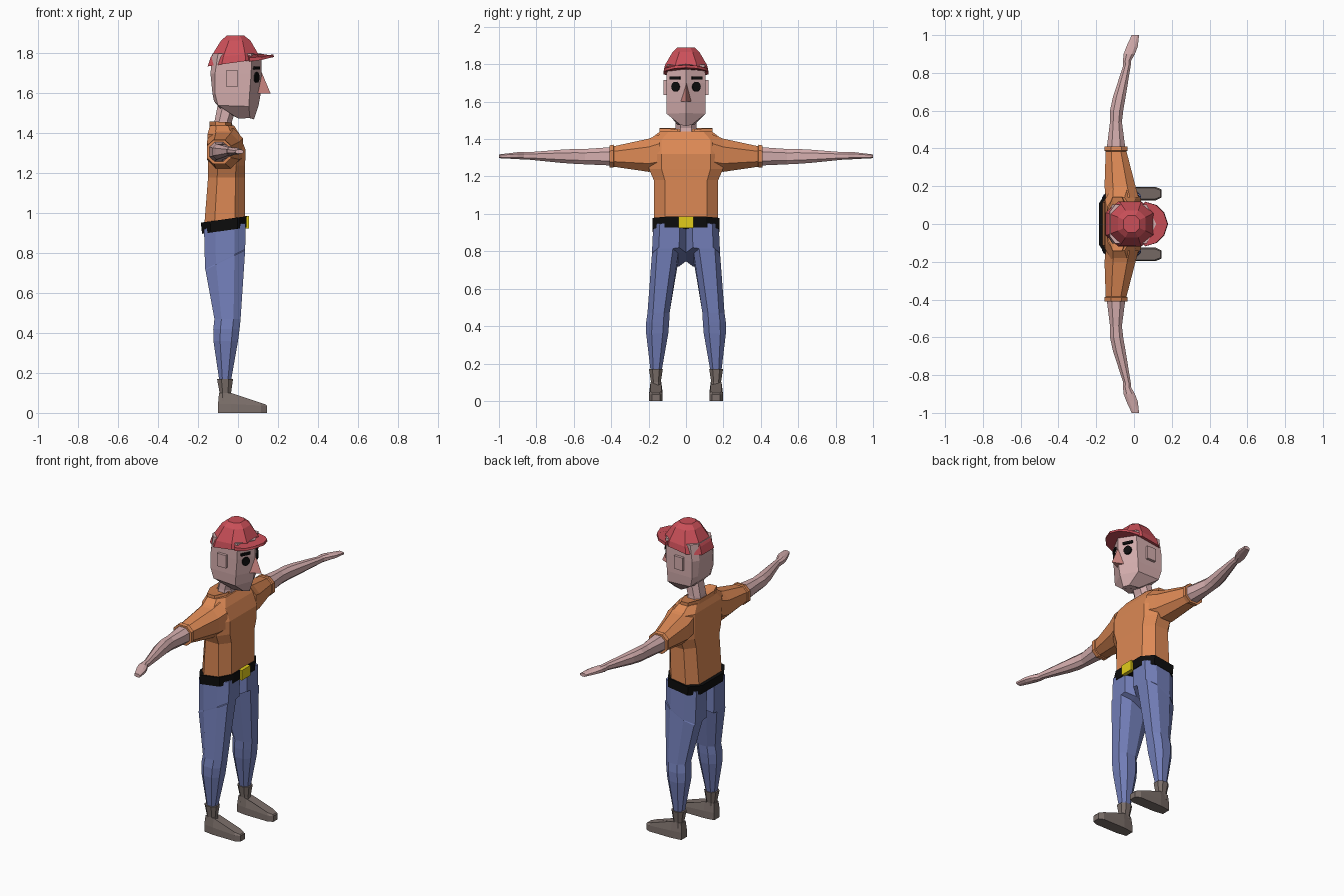
import bpy, bmesh, math
from mathutils import Matrix, Vector


def material(name, r, g, b):
    m = bpy.data.materials.new(name)
    m.diffuse_color = (r, g, b, 1)
    return m


SKIN = material("skin", 0.66, 0.42, 0.42)
NOSE = material("nose", 0.66, 0.26, 0.24)
SHIRT = material("shirt", 0.72, 0.25, 0.09)
JEANS = material("denim", 0.17, 0.21, 0.48)
BOOT = material("boot_leather", 0.20, 0.16, 0.145)
CAP = material("cap_cloth", 0.60, 0.08, 0.10)
BLACK = material("black", 0.004, 0.004, 0.004)
YELLOW = material("yellow", 0.75, 0.6, 0.01)


def finish(bm, name, mat, mirror=False):
    bmesh.ops.recalc_face_normals(bm, faces=bm.faces)
    mesh = bpy.data.meshes.new(name)
    bm.to_mesh(mesh)
    bm.free()
    mesh.materials.append(mat)
    ob = bpy.data.objects.new(name, mesh)
    bpy.context.collection.objects.link(ob)
    if mirror:
        mod = ob.modifiers.new("other_side", 'MIRROR')
        mod.use_axis = (False, True, False)
        mod.use_mirror_merge = False
    return ob


def loft(name, rings, mat, mirror=False):
    """Skin a list of equal-length point rings and cap both ends."""
    bm = bmesh.new()
    rows = [[bm.verts.new(p) for p in ring] for ring in rings]
    n = len(rows[0])
    for a, b in zip(rows, rows[1:]):
        for i in range(n):
            j = (i + 1) % n
            bm.faces.new((a[i], a[j], b[j], b[i]))
    bm.faces.new(rows[0])
    bm.faces.new(rows[-1])
    return finish(bm, name, mat, mirror)


def octagon(u0, u1, v0, v1, fu=0.27, fv=0.25):
    cu, cv = (u1 - u0) * fu, (v1 - v0) * fv
    return [(u1, v0 + cv), (u1, v1 - cv), (u1 - cu, v1), (u0 + cu, v1),
            (u0, v1 - cv), (u0, v0 + cv), (u0 + cu, v0), (u1 - cu, v0)]


def level(z, x0, x1, y0, y1, tilt=0.0, **k):
    """Horizontal octagon; tilt lowers it towards the back."""
    return [(x, y, z + (x - x1) * tilt) for x, y in octagon(x0, x1, y0, y1, **k)]


def across(y, x0, x1, z0, z1):
    """Octagon across an arm."""
    return [(x, y, z) for x, z in octagon(x0, x1, z0, z1)]


def symmetric(points):
    """Complete a half outline that starts on the centre line."""
    return points + [(x, -y, z) for x, y, z in reversed(points) if y > 0]


def box(name, loc, size, mat, turn=0.0, mirror=False):
    bm = bmesh.new()
    m = Matrix.Translation(loc) @ Matrix.Rotation(turn, 4, 'Z') @ Matrix.Diagonal((*size, 1))
    bmesh.ops.create_cube(bm, size=1, matrix=m)
    return finish(bm, name, mat, mirror)


# Head: wedge-shaped face, narrow chin
def head_ring(z, front, side, back_side, back, w):
    return symmetric([(front, 0, z), (side, w, z), (back_side, w, z), (back, 0.065, z)])


loft("head", [
    head_ring(1.80, 0.118, 0.068, -0.10, -0.128, 0.102),
    head_ring(1.70, 0.118, 0.066, -0.115, -0.138, 0.104),
    head_ring(1.60, 0.114, 0.058, -0.115, -0.128, 0.104),
    symmetric([(0.103, 0, 1.54), (0.054, 0.103, 1.535), (-0.10, 0.098, 1.54), (-0.12, 0.06, 1.56)]),
    symmetric([(0.08, 0, 1.47), (0.06, 0.03, 1.476), (0.0, 0.045, 1.475), (-0.09, 0.045, 1.525)]),
], SKIN)
loft("neck", [level(1.40, -0.125, -0.025, -0.065, 0.065),
              level(1.46, -0.118, -0.03, -0.057, 0.057),
              level(1.55, -0.10, 0.0, -0.055, 0.055)], SKIN)
box("ear", (-0.03, 0.108, 1.675), (0.06, 0.024, 0.08), SKIN, mirror=True)

# Nose: three-sided pyramid
loft("nose", [[(0.108, -0.012, 1.60), (0.108, 0.012, 1.60), (0.112, 0.0, 1.60)],
              [(0.09, -0.032, 1.60), (0.09, 0.032, 1.60), (0.163, 0.0, 1.60)],
              [(0.105, -0.002, 1.705), (0.105, 0.002, 1.705), (0.119, 0.0, 1.705)]], NOSE)

# Eyes and brows lie on the slanted cheeks
slant = math.atan2(0.05, 0.104)
bm = bmesh.new()
bmesh.ops.create_cone(bm, cap_ends=True, segments=16, radius1=0.024, radius2=0.024, depth=0.012,
                      matrix=Matrix.Translation((0.092, 0.055, 1.68))
                      @ Matrix.Rotation(slant, 4, 'Z') @ Matrix.Rotation(math.pi / 2, 4, 'Y')
                      @ Matrix.Diagonal((1.1, 1, 1, 1)))
finish(bm, "eye", BLACK, True)
box("eyebrow", (0.092, 0.058, 1.727), (0.014, 0.06, 0.015), BLACK, slant, True)

# Cap: faceted crown and drooping brim
loft("cap_crown", [level(1.772, -0.152, 0.108, -0.12, 0.12, 0.14),
                   level(1.80, -0.137, 0.10, -0.113, 0.113, 0.08),
                   level(1.865, -0.085, 0.062, -0.072, 0.072),
                   level(1.89, -0.055, 0.03, -0.045, 0.045)], CAP)
brim = [(0.18, 0, 1.782), (0.16, 0.06, 1.778), (0.12, 0.10, 1.768),
        (0.06, 0.118, 1.76), (0.04, 0.07, 1.765)]
lift = (0.014, 0.014, 0.014, 0.02, 0.045)
loft("cap_brim", [symmetric(brim),
                  symmetric([(x - 0.003, y, z + h) for (x, y, z), h in zip(brim, lift)])], CAP)

# Shirt body, collar and sleeves
B = dict(fu=0.25, fv=0.17)
loft("shirt_body", [level(0.95, -0.168, 0.034, -0.17, 0.17, **B),
                    level(1.18, -0.15, 0.034, -0.172, 0.172, **B),
                    level(1.24, -0.15, 0.036, -0.198, 0.198, **B),
                    level(1.32, -0.155, 0.037, -0.20, 0.20, **B),
                    level(1.395, -0.153, 0.008, -0.20, 0.20, **B),
                    level(1.44, -0.14, -0.02, -0.14, 0.14, **B)], SHIRT)
loft("shirt_collar", [level(1.425, -0.14, -0.02, -0.12, 0.12),
                      level(1.44, -0.142, -0.03, -0.142, 0.142, 0.1),
                      level(1.455, -0.142, -0.035, -0.142, 0.142, -0.05),
                      level(1.445, -0.125, -0.03, -0.07, 0.07)], SHIRT)
loft("sleeve", [across(0.14, -0.15, 0.025, 1.23, 1.425),
                across(0.20, -0.156, 0.008, 1.225, 1.402),
                across(0.385, -0.15, -0.04, 1.252, 1.362),
                across(0.388, -0.156, -0.034, 1.247, 1.37),
                across(0.41, -0.156, -0.034, 1.247, 1.366)], SHIRT, True)

# Bare arm with a flat mitten hand
loft("arm_and_hand", [across(0.38, -0.147, -0.043, 1.258, 1.358),
                      across(0.54, -0.127, -0.064, 1.265, 1.347),
                      across(0.60, -0.127, -0.057, 1.268, 1.347),
                      across(0.67, -0.112, -0.045, 1.273, 1.343),
                      across(0.84, -0.057, -0.017, 1.29, 1.33),
                      across(0.865, -0.058, -0.015, 1.29, 1.33),
                      across(0.90, -0.055, 0.005, 1.293, 1.33),
                      across(0.94, -0.04, 0.02, 1.295, 1.325),
                      across(1.0, -0.012, 0.027, 1.298, 1.318)], SKIN, True)

# Belt and buckle, lower at the back
loft("belt", [level(0.928, -0.18, 0.042, -0.178, 0.178, 0.14, fu=0.2, fv=0.2),
              level(0.985, -0.186, 0.044, -0.18, 0.18, 0.14, fu=0.2, fv=0.2)], BLACK)
box("belt_buckle", (0.045, 0, 0.955), (0.022, 0.082, 0.062), YELLOW)

# Trouser leg: crotch slopes down towards the back
loft("trouser_leg", [level(0.95, -0.17, 0.038, 0.0, 0.175, 0.14, fv=0.2),
                     level(0.82, -0.165, 0.036, 0.0, 0.182, 0.5, fv=0.2),
                     level(0.815, -0.163, 0.036, 0.042, 0.182, 0.5, fv=0.2),
                     level(0.47, -0.118, 0.013, 0.088, 0.206),
                     level(0.42, -0.124, 0.008, 0.09, 0.213),
                     level(0.36, -0.123, 0.0, 0.095, 0.213),
                     level(0.15, -0.092, -0.037, 0.132, 0.188)], JEANS, True)

# Boots: flared ankle cuff over a wedge shoe
loft("boot_cuff", [level(0.06, -0.095, -0.032, 0.133, 0.19),
                   level(0.10, -0.092, -0.035, 0.135, 0.187),
                   level(0.17, -0.105, -0.025, 0.124, 0.198)], BOOT, True)


def sole_ring(z_toe, z_heel, w, back, toe):
    outline = [(toe, -w * 0.6), (toe, w * 0.6), (toe - 0.03, w), (-0.035, w),
               (back, w * 0.75), (back, -w * 0.75), (-0.035, -w), (toe - 0.03, -w)]
    run = toe + 0.035
    return [(x, 0.161 + y, z_toe + (z_heel - z_toe) * min(1, (toe - x) / run)) for x, y in outline]


loft("boot_shoe", [sole_ring(0.0, 0.0, 0.036, -0.10, 0.145),
                   sole_ring(0.035, 0.045, 0.036, -0.10, 0.145),
                   sole_ring(0.042, 0.10, 0.029, -0.095, 0.14)], BOOT, True)
